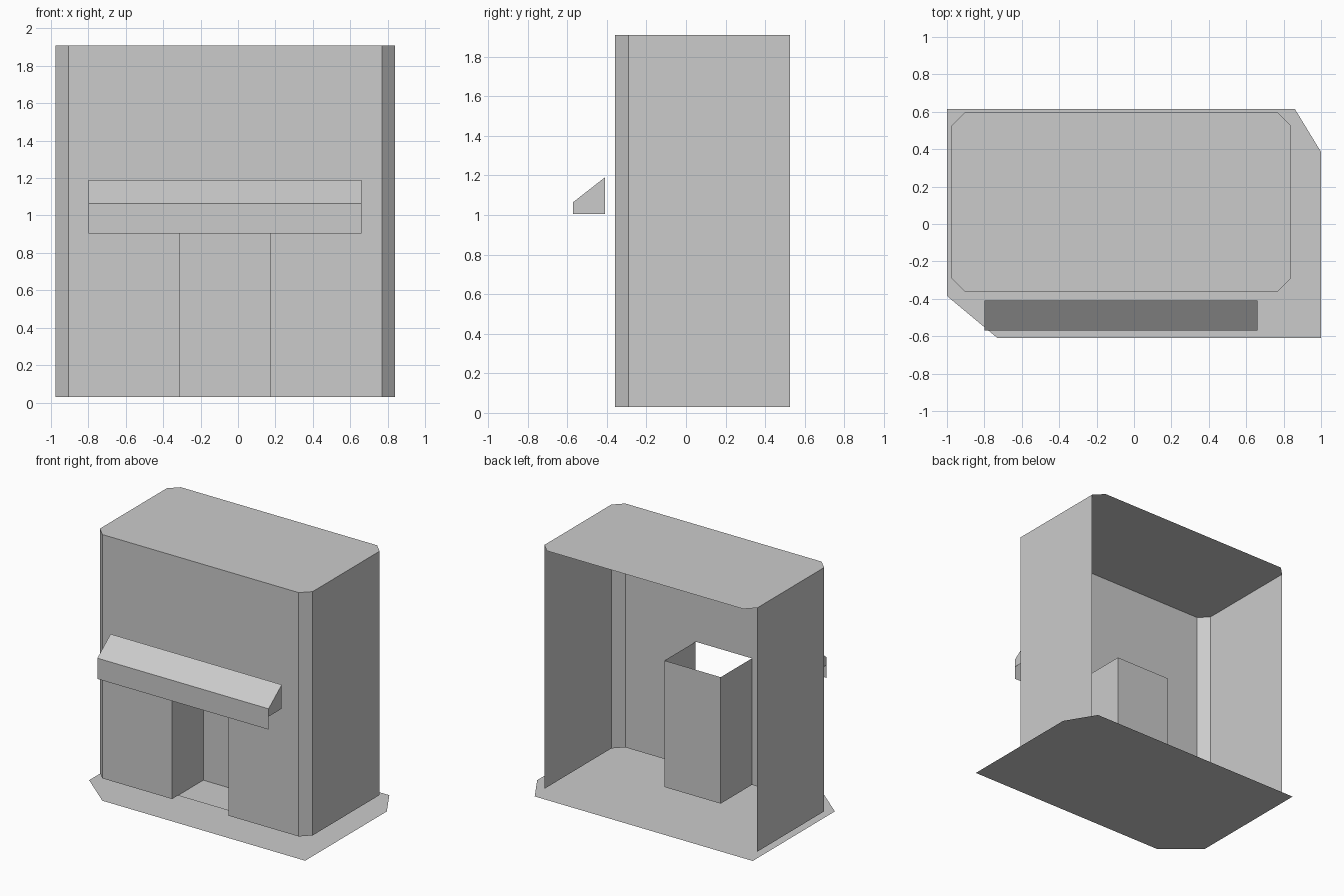
import bpy

cube = bpy.data.objects.get("Cube")
if cube:
    bpy.data.objects.remove(cube)

grey = bpy.data.materials.new("plain grey")
grey.use_nodes = True
grey.diffuse_color = (0.6, 0.6, 0.6, 1)
grey.node_tree.nodes["Principled BSDF"].inputs["Base Color"].default_value = (0.6, 0.6, 0.6, 1)


def build(name, verts, faces):
    mesh = bpy.data.meshes.new(name)
    mesh.from_pydata(verts, [], faces)
    mesh.materials.append(grey)
    obj = bpy.data.objects.new(name, mesh)
    bpy.context.collection.objects.link(obj)
    return obj


def plate(name, outline, z):
    """Flat sheet from a counter-clockwise outline, facing up."""
    return build(name, [(x, y, z) for x, y in outline], [range(len(outline))])


def wall_strip(name, path, z0, z1):
    """Vertical sheet walls along a plan path, facing the path's right."""
    n = len(path)
    verts = [(x, y, z) for z in (z0, z1) for x, y in path]
    return build(name, verts, [(i, i + 1, i + 1 + n, i + n) for i in range(n - 1)])


# Main dimensions
LEFT, RIGHT, FRONT, BACK = -0.975, 0.84, -0.36, 0.595
CUT = 0.07
FLOOR, ROOF = 0.03, 1.91
DOOR_L, DOOR_R, DOOR_TOP, DOOR_BACK = -0.31, 0.17, 1.005, 0.02

# Ground sheet with two clipped corners
plate("base_sheet", [(-1, 0.615), (-1, -0.385), (-0.73, -0.61),
                     (1, -0.61), (1, 0.385), (0.86, 0.615)], 0)

# Roof with clipped corners
plate("roof", [(LEFT + CUT, FRONT), (RIGHT - CUT, FRONT), (RIGHT, FRONT + CUT),
               (RIGHT, BACK - CUT), (RIGHT - CUT, BACK), (LEFT + CUT, BACK),
               (LEFT, BACK - CUT), (LEFT, FRONT + CUT)], ROOF)

# Side walls with their clipped front corners; the back stays open
wall_strip("right_wall", [(LEFT, BACK - CUT), (LEFT, FRONT + CUT), (LEFT + CUT, FRONT)], FLOOR, ROOF)
wall_strip("left_wall", [(RIGHT - CUT, FRONT), (RIGHT, FRONT + CUT), (RIGHT, BACK - CUT)], FLOOR, ROOF)

# Front wall as one sheet around the doorway
outline = [(LEFT + CUT, FLOOR), (DOOR_L, FLOOR), (DOOR_L, DOOR_TOP), (DOOR_R, DOOR_TOP),
           (DOOR_R, FLOOR), (RIGHT - CUT, FLOOR), (RIGHT - CUT, ROOF), (LEFT + CUT, ROOF)]
build("front_wall", [(x, FRONT, z) for x, z in outline], [range(8)])

# Recessed entrance, open at the top
wall_strip("entrance_recess", [(DOOR_L, FRONT), (DOOR_L, DOOR_BACK),
                               (DOOR_R, DOOR_BACK), (DOOR_R, FRONT)], FLOOR, DOOR_TOP)
plate("entrance_floor", [(DOOR_L, FRONT + CUT), (DOOR_R, FRONT + CUT),
                         (DOOR_R, DOOR_BACK), (DOOR_L, DOOR_BACK)], FLOOR)

# Awning: sloped top, deep front skirt and closed ends
profile = [(-0.57, 0.905), (-0.57, 1.005), (-0.57, 1.065), (-0.41, 1.19), (-0.41, 1.005)]
n = len(profile)
verts = [(x, y, z) for x in (-0.80, 0.66) for y, z in profile]
faces = [(i, i + n, i + n + 1, i + 1) for i in range(3)]
faces += [(1, 2, 3, 4), (n + 4, n + 3, n + 2, n + 1)]
build("awning", verts, faces)
